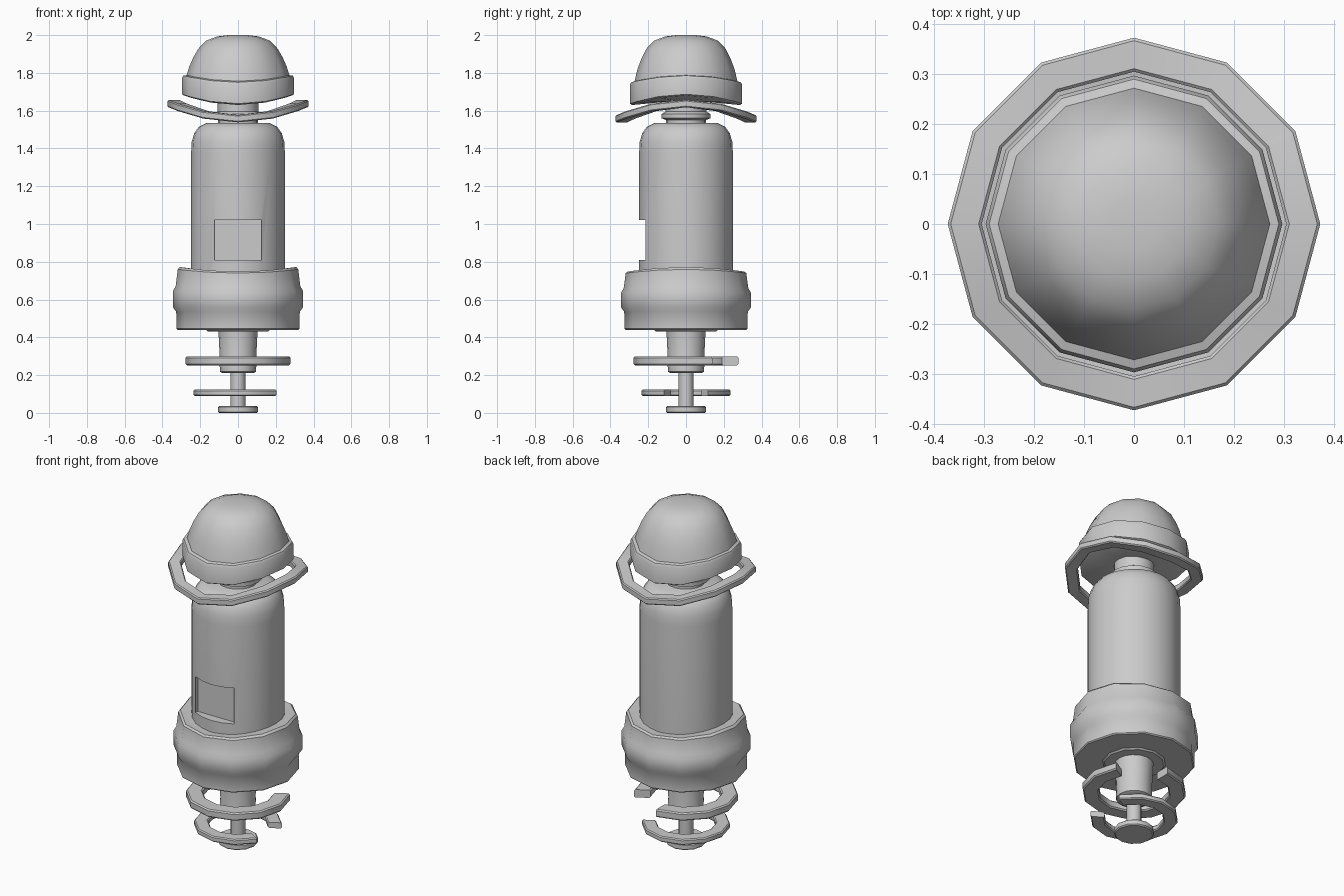
import bpy, bmesh, math

if "Cube" in bpy.data.objects:
    bpy.data.objects.remove(bpy.data.objects["Cube"])


def smooth(ob, angle=35):
    bpy.ops.object.select_all(action='DESELECT')
    ob.select_set(True)
    bpy.context.view_layer.objects.active = ob
    bpy.ops.object.shade_smooth_by_angle(angle=math.radians(angle))


def lathe(name, profile, n=12, loop=False, start=0, segs=None):
    """Revolve (r, z, sag) points; sag bends the rim into a saddle.
    loop closes the section into a ring; segs < n leaves a gap."""
    segs = segs or n
    full = segs == n
    bm = bmesh.new()
    rows = []
    for i in range(segs if full else segs + 1):
        t = math.radians(start) + 2 * math.pi * i / n
        row = []
        for p in profile:
            sag = p[2] if len(p) > 2 else 0
            row.append(bm.verts.new((p[0] * math.cos(t), p[0] * math.sin(t),
                                     p[1] + sag * math.cos(2 * t))))
        rows.append(row)
    m = len(profile)
    for i in range(segs):
        a, b = rows[i], rows[(i + 1) % len(rows)]
        for j in range(m if loop else m - 1):
            k = (j + 1) % m
            bm.faces.new((a[j], b[j], b[k], a[k]))
    if not loop:
        bm.faces.new([r[0] for r in rows])
        bm.faces.new([r[-1] for r in rows])
    elif not full:
        bm.faces.new(rows[0])
        bm.faces.new(rows[-1])
    bmesh.ops.recalc_face_normals(bm, faces=bm.faces)
    me = bpy.data.meshes.new(name)
    bm.to_mesh(me)
    bm.free()
    ob = bpy.data.objects.new(name, me)
    bpy.context.collection.objects.link(ob)
    smooth(ob)
    return ob


def ring_section(r0, r1, z0, z1, c, sag=0):
    """Bevelled rectangular ring section."""
    return [(r0 + c, z0, sag), (r1 - c, z0, sag), (r1, z0 + c, sag), (r1, z1 - c, sag),
            (r1 - c, z1, sag), (r0 + c, z1, sag), (r0, z1 - c, sag), (r0, z0 + c, sag)]


# foot disc, rod and stem
lathe("foot_disc", [(.10, 0), (.107, .006), (.107, .03), (.10, .036)])
lathe("rod", [(.04, .03), (.04, .22)])
lathe("stem", [(.08, .21), (.095, .218), (.097, .25), (.095, .26),
               (.104, .44)], 16)

# open rings around the stem
lathe("lower_open_ring", ring_section(.16, .235, .09, .123, .006), 12, True, 30, 10)
lathe("upper_open_ring", ring_section(.19, .278, .252, .298, .007), 12, True, 90, 10)

# collar
lathe("collar", [(.16, .432), (.17, .44), (.32, .44), (.326, .446), (.327, .535),
                 (.345, .56), (.345, .64, .005), (.33, .665, .005),
                 (.319, .75, .01), (.308, .76, .012), (.25, .753, .012), (.2, .75)])

# body with a rectangular recess at the front
body = lathe("body", [(.248, .70), (.248, 1.38), (.245, 1.435), (.232, 1.48),
                      (.208, 1.514), (.165, 1.535)], 24)
bpy.ops.mesh.primitive_cube_add(size=1, location=(0, -.295, .915))
cutter = bpy.context.object
cutter.name = "recess_cutter"
cutter.scale = (.25, .2, .21)
cutter.hide_render = True
mod = body.modifiers.new("recess", 'BOOLEAN')
mod.operation = 'DIFFERENCE'
mod.solver = 'EXACT'
mod.object = cutter
bpy.context.view_layer.objects.active = body
bpy.ops.object.modifier_apply(modifier=mod.name)
bpy.data.objects.remove(cutter, do_unlink=True)
smooth(body)

# neck
lathe("neck", [(.105, 1.52), (.105, 1.55), (.13, 1.56), (.13, 1.582),
               (.108, 1.595), (.108, 1.67)], 16)

# saddle-shaped brim
lathe("brim", ring_section(.305, .373, 1.578, 1.617, .006, .04), 12, True)

# dome with a curved rim band
lathe("dome", [(.08, 1.65), (.285, 1.655, .025), (.297, 1.662, .025),
               (.297, 1.755, .018), (.29, 1.768, .018), (.272, 1.772, .016),
               (.258, 1.825, .008), (.238, 1.875, .004), (.21, 1.928),
               (.17, 1.97), (.11, 1.993), (.05, 2.0)])
